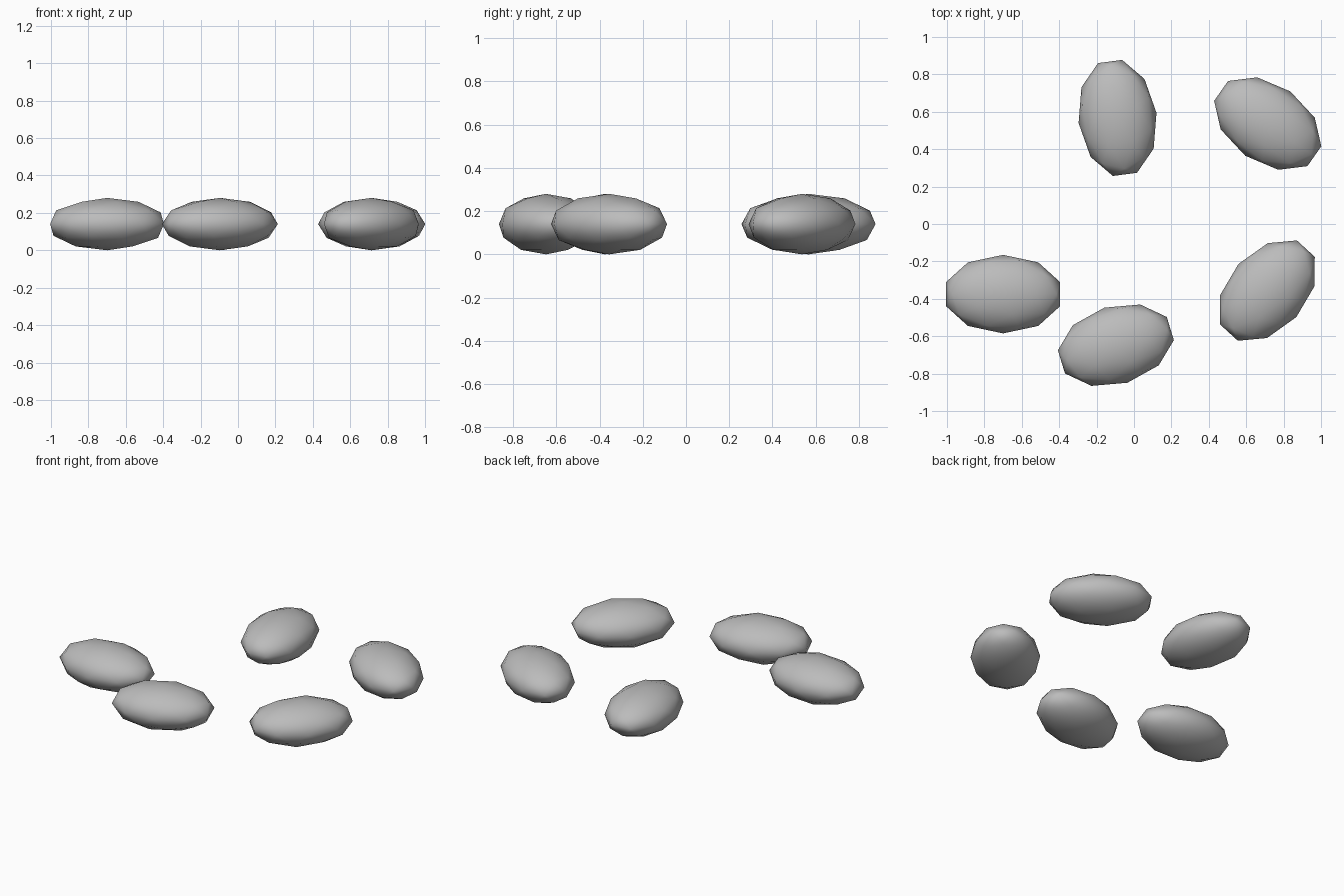
import bpy
import math

if "Cube" in bpy.data.objects:
    bpy.data.objects.remove(bpy.data.objects["Cube"])

# Stone colour
grey = bpy.data.materials.new("stone_grey")
grey.diffuse_color = (0.5, 0.5, 0.5, 1)
grey.use_nodes = True
grey.node_tree.nodes["Principled BSDF"].inputs["Base Color"].default_value = grey.diffuse_color

# Half-lengths shared by all flattened stones
SIZE = (0.32, 0.21, 0.14)

# name, x, y, turn about z in degrees
STONES = [
    ("left_stone", -0.70, -0.375, 0),
    ("front_stone", -0.097, -0.648, 17),
    ("front_right_stone", 0.713, -0.356, 47.5),
    ("back_right_stone", 0.715, 0.537, -35),
    ("back_stone", -0.088, 0.567, 97.5),
]


def stone(name, x, y, turn):
    """One smooth low-poly pebble resting on the ground."""
    bpy.ops.mesh.primitive_ico_sphere_add(subdivisions=2, radius=1)
    ob = bpy.context.object
    ob.name = name
    ob.scale = SIZE
    ob.location = (x, y, SIZE[2])
    ob.rotation_euler.z = math.radians(turn)
    ob.data.materials.append(grey)
    bpy.ops.object.shade_smooth()


for s in STONES:
    stone(*s)
